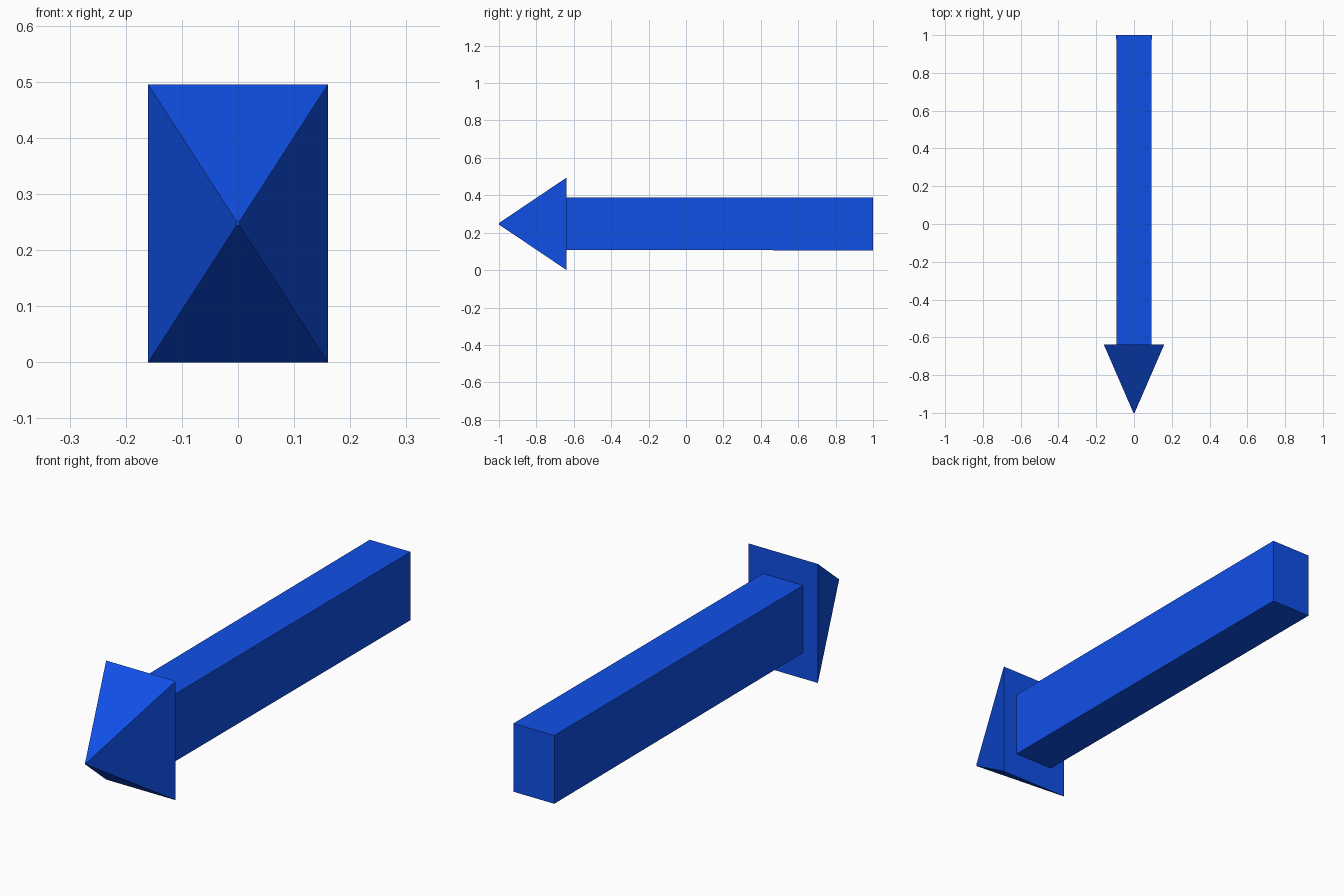
import bpy, bmesh

if "Cube" in bpy.data.objects:
    bpy.data.objects.remove(bpy.data.objects["Cube"])

MID_Z = 0.2475

blue = bpy.data.materials.new("blue")
blue.diffuse_color = (0.005, 0.08, 0.8, 1)
blue.use_nodes = True
blue.node_tree.nodes["Principled BSDF"].inputs["Base Color"].default_value = blue.diffuse_color


def tapered_block(name, front, back):
    """Square-sided block along y; each end is (y, half width, half height)."""
    bm = bmesh.new()
    rings = []
    for y, w, h in (front, back):
        rings.append([bm.verts.new((sx * w, y, MID_Z + sz * h))
                      for sx, sz in ((-1, -1), (1, -1), (1, 1), (-1, 1))])
    bm.faces.new(rings[0])
    bm.faces.new(rings[1][::-1])
    for i in range(4):
        j = (i + 1) % 4
        bm.faces.new((rings[0][i], rings[1][i], rings[1][j], rings[0][j]))
    bmesh.ops.recalc_face_normals(bm, faces=bm.faces)
    mesh = bpy.data.meshes.new(name)
    bm.to_mesh(mesh)
    bm.free()
    mesh.materials.append(blue)
    obj = bpy.data.objects.new(name, mesh)
    bpy.context.collection.objects.link(obj)
    return obj


# Pyramid head with a tiny blunt tip
tapered_block("arrow_head", (-1.0, 0.003, 0.004), (-0.638, 0.16, MID_Z))

# Shaft, very slightly thicker at the tail
tapered_block("arrow_shaft", (-0.638, 0.092, 0.140), (1.0, 0.094, 0.142))
